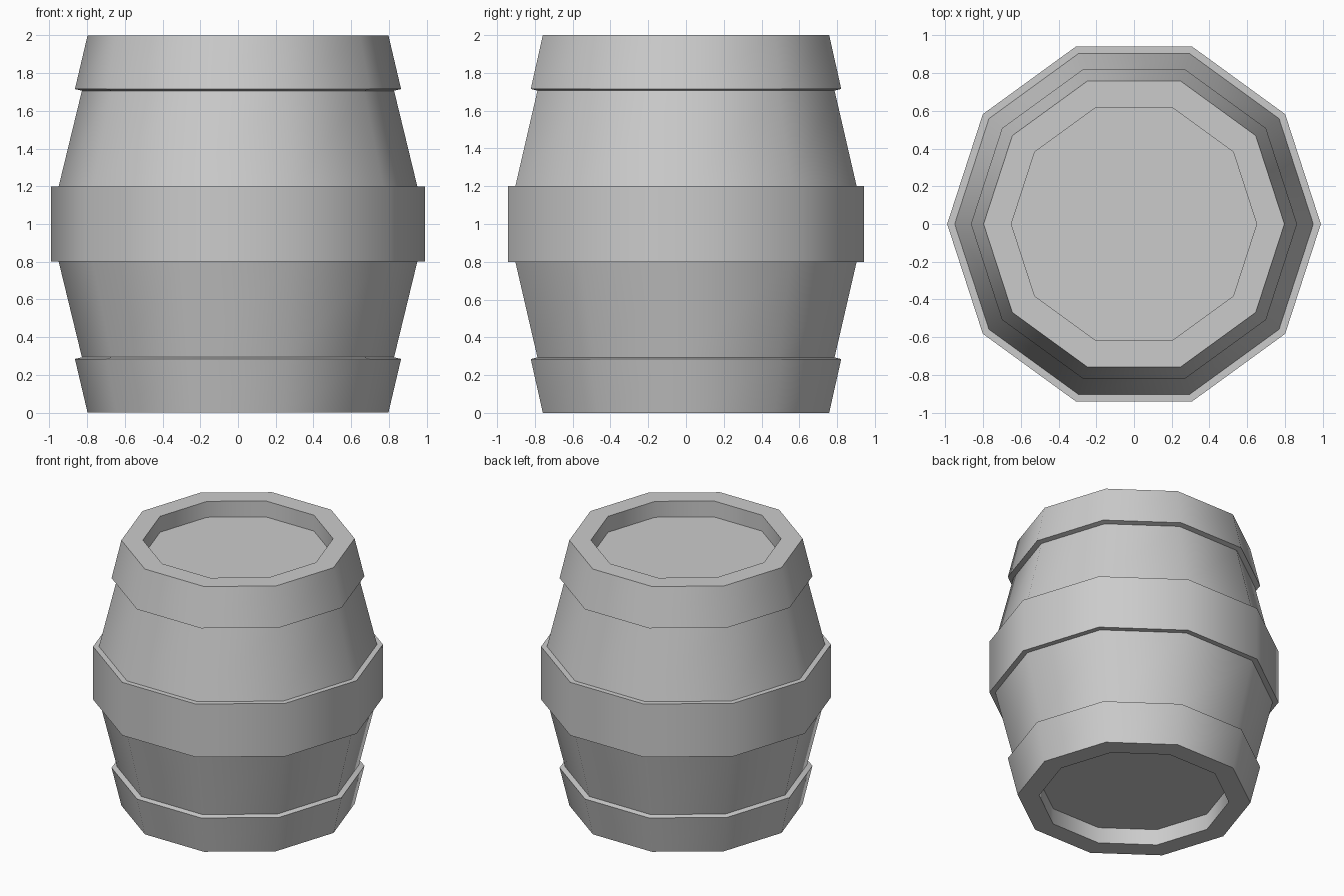
import bpy, bmesh, math

if "Cube" in bpy.data.objects:
    bpy.data.objects.remove(bpy.data.objects["Cube"])

SIDES = 10

# Lower half of the barrel outline as (radius, height), mirrored about z = 1
lower = [
    (0.65, 0.12), (0.65, 0.0),      # recessed end and rim
    (0.797, 0.0), (0.864, 0.285),   # end hoop
    (0.827, 0.294), (0.95, 0.80),   # staves
    (0.99, 0.80),                   # middle hoop
]
profile = lower + [(r, 2.0 - z) for r, z in reversed(lower)]

# Lathe the outline into ten-sided rings, capped at both recessed ends
bm = bmesh.new()
rings = []
for r, z in profile:
    rings.append([bm.verts.new((r * math.cos(math.tau * i / SIDES),
                                r * math.sin(math.tau * i / SIDES), z))
                  for i in range(SIDES)])
for a, b in zip(rings, rings[1:]):
    for i in range(SIDES):
        j = (i + 1) % SIDES
        bm.faces.new((a[i], a[j], b[j], b[i]))
bm.faces.new(list(reversed(rings[0])))
bm.faces.new(rings[-1])
bmesh.ops.recalc_face_normals(bm, faces=bm.faces)

mesh = bpy.data.meshes.new("barrel")
bm.to_mesh(mesh)
bm.free()
barrel = bpy.data.objects.new("barrel", mesh)
bpy.context.collection.objects.link(barrel)

# Smooth around the staves, crisp at hoops and rims
bpy.context.view_layer.objects.active = barrel
barrel.select_set(True)
bpy.ops.object.shade_smooth_by_angle(angle=math.radians(40))
